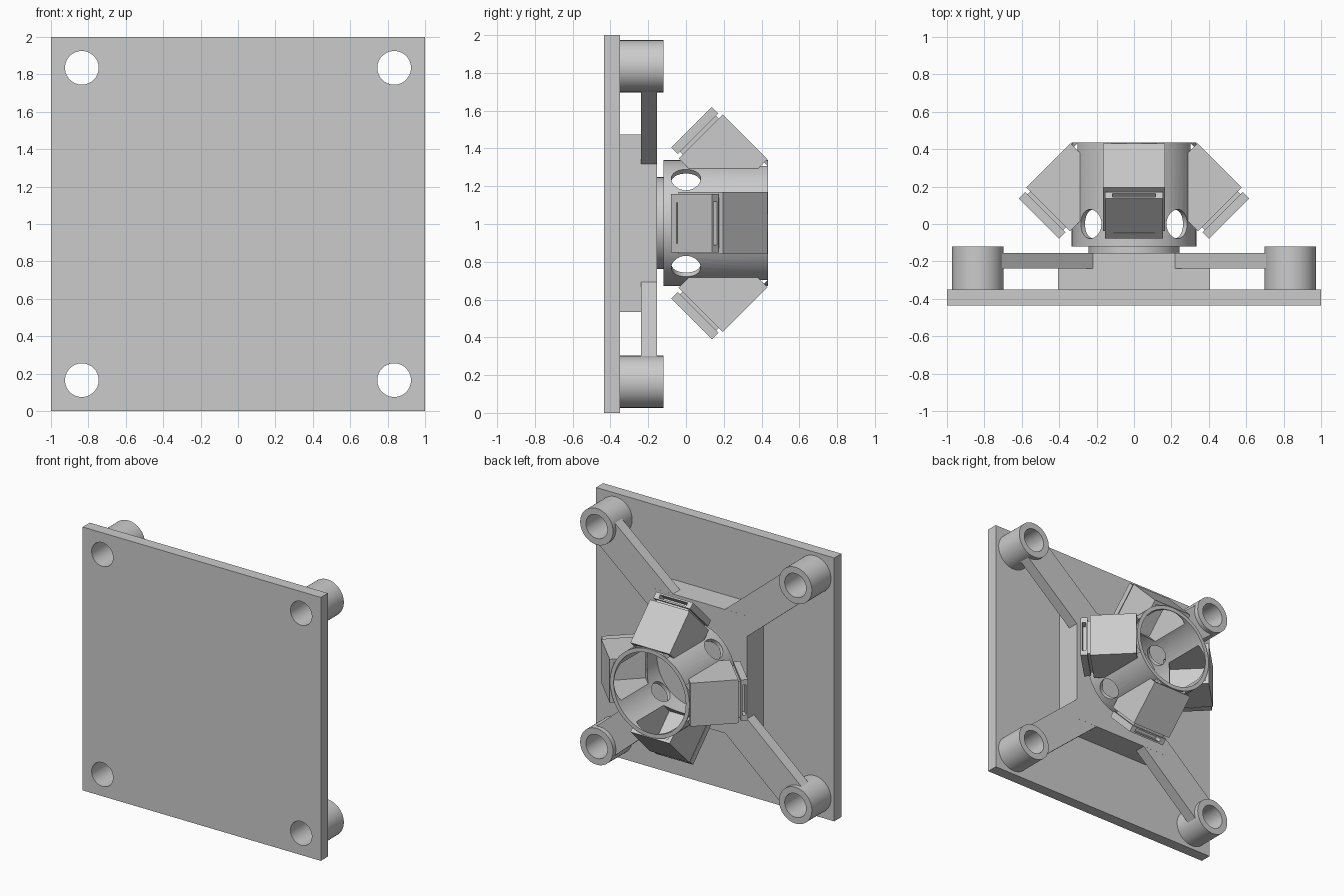
import bpy, bmesh, math
from mathutils import Matrix, Vector

if "Cube" in bpy.data.objects:
    bpy.data.objects.remove(bpy.data.objects["Cube"], do_unlink=True)

grey = bpy.data.materials.new("plain grey")
grey.use_nodes = True
COLOUR = (0.6, 0.6, 0.6, 1)
grey.diffuse_color = COLOUR
grey.node_tree.nodes["Principled BSDF"].inputs["Base Color"].default_value = COLOUR

AXIS_Z = 1.005          # height of the turret axis
POST = 0.835            # post offset from the plate centre
T = Matrix.Translation


def add_object(name, bm):
    mesh = bpy.data.meshes.new(name)
    bm.to_mesh(mesh)
    bm.free()
    mesh.materials.append(grey)
    obj = bpy.data.objects.new(name, mesh)
    bpy.context.collection.objects.link(obj)
    return obj


def box(name, low, high, frame=Matrix()):
    low, high = Vector(low), Vector(high)
    bm = bmesh.new()
    size = Matrix.Diagonal((*(high - low), 1))
    bmesh.ops.create_cube(bm, size=1, matrix=frame @ T((low + high) / 2) @ size)
    return add_object(name, bm)


def rod(name, x, z, radius, y0, y1, sides=64):
    """Cylinder lying along y."""
    bm = bmesh.new()
    place = T((x, (y0 + y1) / 2, z)) @ Matrix.Rotation(math.pi / 2, 4, "X")
    bmesh.ops.create_cone(bm, cap_ends=True, segments=sides, radius1=radius,
                          radius2=radius, depth=y1 - y0, matrix=place)
    return add_object(name, bm)


def cut(obj, *cutters):
    """Subtract each cutter and throw it away."""
    bpy.context.view_layer.objects.active = obj
    for cutter in cutters:
        mod = obj.modifiers.new("cut", "BOOLEAN")
        mod.operation = "DIFFERENCE"
        mod.solver = "EXACT"
        mod.object = cutter
        bpy.ops.object.modifier_apply(modifier=mod.name)
        bpy.data.objects.remove(cutter, do_unlink=True)
    return obj


def smooth(obj):
    bpy.ops.object.select_all(action="DESELECT")
    obj.select_set(True)
    bpy.context.view_layer.objects.active = obj
    bpy.ops.object.shade_smooth_by_angle(angle=math.radians(30))


def post_bore(sx, sz):
    return rod("bore_cutter", sx * POST, 1 + sz * POST, 0.09, -0.6, 0.1)


# Base plate and raised centre block
plate = box("base_plate", (-1, -0.435, 0), (1, -0.35, 2))
box("centre_block", (-0.405, -0.35, 0.535), (0.405, -0.154, 1.475))
smooth(rod("turret_disc", 0, AXIS_Z, 0.243, -0.154, -0.115))

# Corner posts with bores, joined to the block by diagonal arms
corners = [("left", "upper", 1, 1), ("left", "lower", 1, -1),
           ("right", "upper", -1, 1), ("right", "lower", -1, -1)]
for side, level, sx, sz in corners:
    cut(plate, post_bore(sx, sz))
    post = rod(f"{level}_{side}_post", sx * POST, 1 + sz * POST, 0.138, -0.35, -0.12)
    smooth(cut(post, post_bore(sx, sz)))

    start = Vector((sx * 0.405, 0, AXIS_Z + sz * 0.47))
    end = Vector((sx * POST, 0, 1 + sz * POST))
    run = end - start
    turn = Matrix.Rotation(-math.atan2(run.z, run.x), 4, "Y")
    arm = box(f"{level}_{side}_arm", (-0.2, -0.239, -0.12),
              (run.length, -0.1545, 0.12), T(start) @ turn)
    smooth(cut(arm, post_bore(sx, sz)))
smooth(plate)


# Turret: an open cup with four tilted pods around it
def pod_frame(k):
    spin = Matrix.Rotation(k * math.pi / 2, 4, "Y")
    tilt = Matrix.Rotation(math.pi / 4, 4, "X")
    return T((0, 0, AXIS_Z)) @ spin @ T((0, 0.078, 0.459)) @ tilt


def pod_void(k):
    return box("void_cutter", (-0.14, -0.14, -0.36), (0.14, 0.14, -0.03), pod_frame(k))


def cup_bore():
    return rod("cup_cutter", 0, AXIS_Z, 0.303, -0.085, 0.6)


cup = cut(rod("turret_cup", 0, AXIS_Z, 0.333, -0.12, 0.435), cup_bore())
for k, name in enumerate(("upper", "left", "lower", "right")):
    frame = pod_frame(k)
    cut(cup, pod_void(k))
    pod = box(f"{name}_pod", (-0.165, -0.165, -0.335), (0.165, 0.165, 0), frame)
    cut(pod, pod_void(k), cup_bore())
    smooth(pod)
    box(f"{name}_pod_spacer", (-0.135, -0.135, -0.005), (0.135, 0.135, 0.025), frame)
    # Cover plate with a slot in its outer end and a fine groove on its face
    cover = box(f"{name}_pod_cover", (-0.155, -0.152, 0.02), (0.155, 0.152, 0.069), frame)
    cut(cover,
        box("slot_cutter", (-0.115, 0.09, 0.031), (0.115, 0.2, 0.057), frame),
        box("groove_cutter", (-0.108, -0.114, 0.062), (0.108, -0.106, 0.1), frame))

# Round side holes between the pods
for k in range(4):
    spin = Matrix.Rotation(math.pi / 4 + k * math.pi / 2, 4, "Y")
    bm = bmesh.new()
    bmesh.ops.create_cone(bm, cap_ends=True, segments=32, radius1=0.078, radius2=0.078,
                          depth=0.25, matrix=T((0, 0, AXIS_Z)) @ spin @ T((0, 0, 0.34)))
    cut(cup, add_object("hole_cutter", bm))
smooth(cup)
